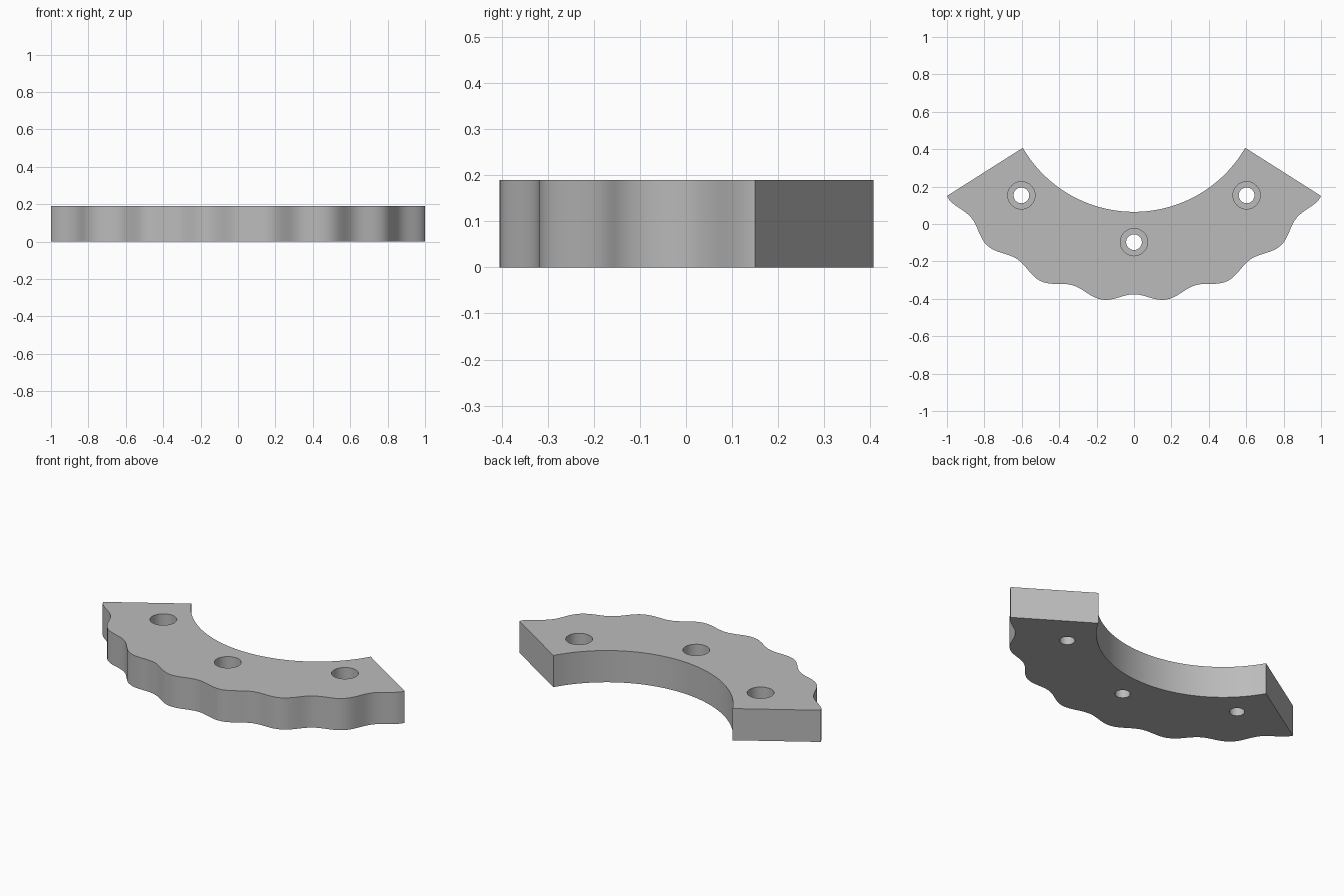
import bpy, bmesh, math

if "Cube" in bpy.data.objects:
    bpy.data.objects.remove(bpy.data.objects["Cube"])

H = 0.19                      # plate thickness
CY = 0.753                    # centre of the arcs on the y axis
STEP = math.radians(16.8)     # angle between scallops

grey = bpy.data.materials.new("plain grey")
grey.diffuse_color = (0.5, 0.5, 0.5, 1)
grey.use_nodes = True
grey.node_tree.nodes["Principled BSDF"].inputs["Base Color"].default_value = grey.diffuse_color


def polar(r, a):
    return (r * math.sin(a), CY - r * math.cos(a))


# Outline: scalloped outer edge, then the smooth inner arc back
def outer(a):
    wave = 0.5 + 0.5 * math.cos(2 * math.pi * a / STEP)
    return 1.170 - 0.041 * wave


N = 112
end = 3.5 * STEP
outline = [polar(outer(a), a) for a in (end * (2 * i / N - 1) for i in range(N + 1))]
outline[0], outline[-1] = (-1.0, 0.15), (1.0, 0.15)
inner_end = math.atan2(0.595, CY - 0.407)
outline += [polar(0.688, inner_end * (1 - 2 * i / 64)) for i in range(65)]

bm = bmesh.new()
base = bm.faces.new([bm.verts.new((x, y, 0)) for x, y in outline])
ext = bmesh.ops.extrude_face_region(bm, geom=[base])
bmesh.ops.translate(bm, vec=(0, 0, H),
                    verts=[v for v in ext["geom"] if isinstance(v, bmesh.types.BMVert)])
bmesh.ops.recalc_face_normals(bm, faces=bm.faces)
mesh = bpy.data.meshes.new("scalloped_plate")
bm.to_mesh(mesh)
bm.free()
plate = bpy.data.objects.new("scalloped_plate", mesh)
bpy.context.collection.objects.link(plate)
mesh.materials.append(grey)


# Bolt holes: narrow shaft with a wide counterbore, as stepped cutters
def bolt_cutter(name, x, y):
    rings = [(0.042, -0.05), (0.042, 0.09), (0.073, 0.09), (0.073, H + 0.05)]
    n = 48
    b = bmesh.new()
    loops = [[b.verts.new((x + r * math.cos(2 * math.pi * k / n),
                           y + r * math.sin(2 * math.pi * k / n), z)) for k in range(n)]
             for r, z in rings]
    for lo, hi in zip(loops, loops[1:]):
        for k in range(n):
            j = (k + 1) % n
            b.faces.new((lo[k], lo[j], hi[j], hi[k]))
    b.faces.new(loops[0][::-1])
    b.faces.new(loops[-1])
    bmesh.ops.recalc_face_normals(b, faces=b.faces)
    m = bpy.data.meshes.new(name)
    b.to_mesh(m)
    b.free()
    m.materials.append(grey)
    ob = bpy.data.objects.new(name, m)
    bpy.context.collection.objects.link(ob)
    ob.hide_render = True
    ob.hide_set(True)
    return ob


holes = {"left": (-0.602, 0.153), "middle": (0, -0.097), "right": (0.602, 0.153)}
bpy.context.view_layer.objects.active = plate
plate.select_set(True)
for side, (x, y) in holes.items():
    cutter = bolt_cutter(side + "_hole_cutter", x, y)
    mod = plate.modifiers.new(side + "_hole", "BOOLEAN")
    mod.object = cutter
    mod.solver = "EXACT"
    bpy.ops.object.modifier_apply(modifier=mod.name)
    bpy.data.objects.remove(cutter)

bpy.ops.object.shade_smooth_by_angle(angle=math.radians(30))
